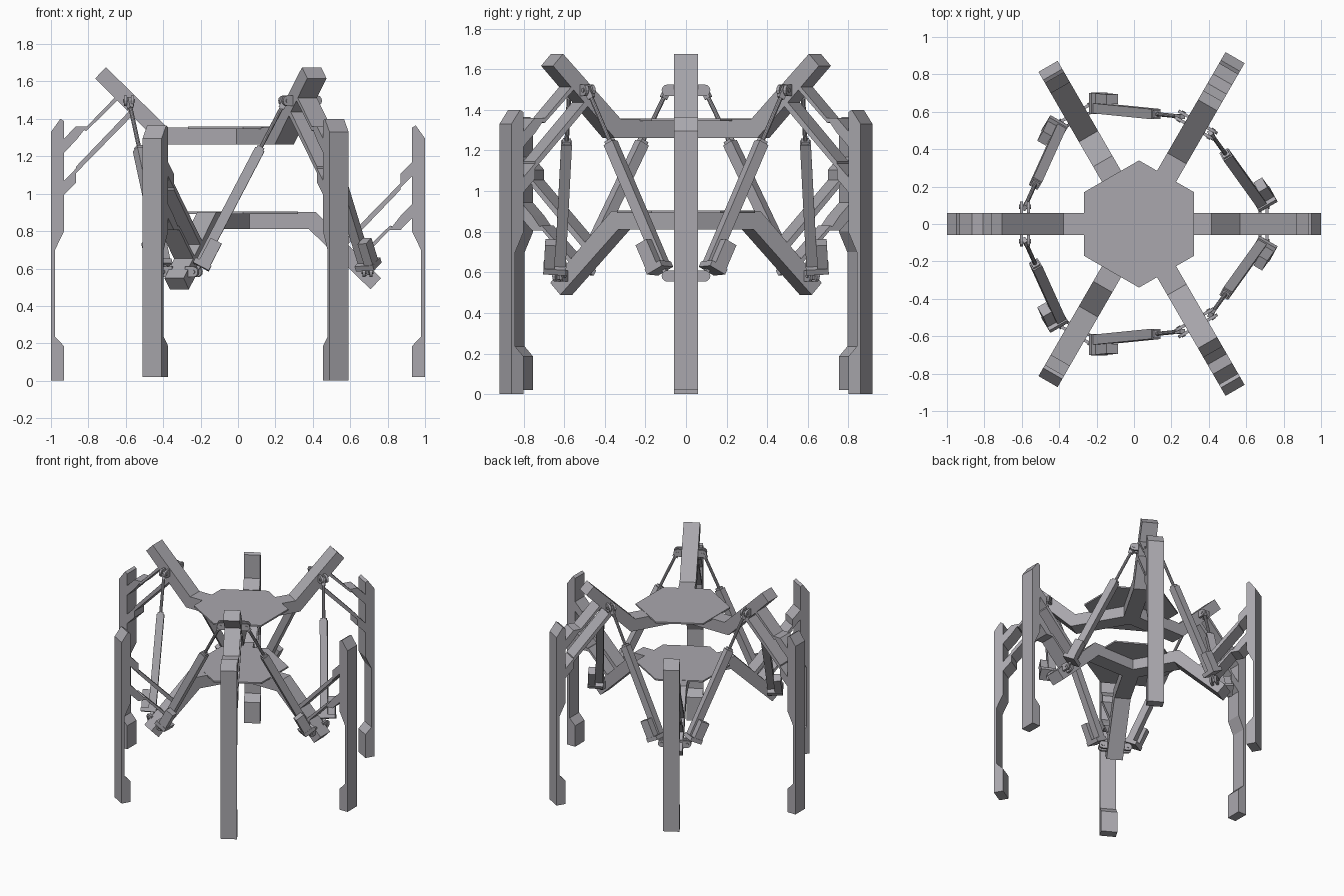
import bpy, bmesh, math
from mathutils import Vector, Matrix

cube = bpy.data.objects.get("Cube")
if cube:
    bpy.data.objects.remove(cube, do_unlink=True)

grey = bpy.data.materials.new("plain grey")
grey.use_nodes = True
COLOUR = (0.40, 0.39, 0.42, 1)
grey.diffuse_color = COLOUR
grey.node_tree.nodes["Principled BSDF"].inputs["Base Color"].default_value = COLOUR

CENTRE = Matrix.Translation((0.027, 0, 0))
WIDTH = 0.118


def finish(name, bm, matrix):
    bmesh.ops.recalc_face_normals(bm, faces=bm.faces)
    mesh = bpy.data.meshes.new(name)
    bm.to_mesh(mesh)
    bm.free()
    mesh.materials.append(grey)
    ob = bpy.data.objects.new(name, mesh)
    ob.matrix_world = matrix
    bpy.context.collection.objects.link(ob)
    return ob


def prism(bm, outline, axis, start, depth):
    """Extrude a 2D outline along the y axis (outline in x, z) or the x axis (outline in y, z)."""
    if axis == "y":
        pts, push = [(a, start, b) for a, b in outline], (0, depth, 0)
    else:
        pts, push = [(start, a, b) for a, b in outline], (depth, 0, 0)
    face = bm.faces.new([bm.verts.new(p) for p in pts])
    new = bmesh.ops.extrude_face_region(bm, geom=[face])["geom"]
    bmesh.ops.translate(bm, vec=push, verts=[v for v in new if isinstance(v, bmesh.types.BMVert)])


def box(bm, lo, hi):
    lo, hi = Vector(lo), Vector(hi)
    size = Matrix.Diagonal((*(hi - lo), 1))
    bmesh.ops.create_cube(bm, size=1, matrix=Matrix.Translation((lo + hi) / 2) @ size)


def spoke(degrees):
    return CENTRE @ Matrix.Rotation(math.radians(degrees), 4, "Z")


def profile_part(name, outlines, degrees):
    bm = bmesh.new()
    for outline in outlines:
        prism(bm, outline, "y", -WIDTH / 2, WIDTH)
    return finish(name, bm, spoke(degrees))


# Radial profiles (distance from the centre, height) of the raised arm and its braces
ARM = [(0, 1.262), (0, 1.355), (0.405, 1.355), (0.733, 1.676), (0.79, 1.617), (0.44, 1.262)]
BRACES = [
    [(0.965, 1.295), (0.957, 1.295), (0.893, 1.36), (0.835, 1.36), (0.893, 1.285), (0.957, 1.22)],
    [(0.835, 1.36), (0.68, 1.52), (0.66, 1.51), (0.838, 1.335), (0.85, 1.34)],
    [(0.965, 1.07), (0.957, 1.07), (0.893, 1.135), (0.893, 1.06), (0.957, 0.995)],
    [(0.893, 1.145), (0.61, 1.44), (0.585, 1.425), (0.893, 1.11)],
]


def lowered(outline):
    """Turn a raised-arm profile upside down for the lower frame."""
    return [(max(r - 0.052, 0) if r else 0, 2.165 - z) for r, z in outline]


def leg_profile(outer, bottom, top):
    inner = outer - 0.07
    return [(outer, bottom), (outer, top - 0.07), (outer - 0.05, top), (inner, top - 0.012),
            (inner, 0.80), (outer - 0.022, 0.70), (outer - 0.022, 0.235),
            (inner, 0.185), (inner, bottom)]


# Hexagonal plates on top of each three-armed frame
for name, z in (("upper_plate", 1.346), ("lower_plate", 0.892)):
    bm = bmesh.new()
    bmesh.ops.create_cone(bm, cap_ends=True, segments=6, radius1=0.34, radius2=0.34, depth=0.012)
    # One corner points to the back
    bmesh.ops.rotate(bm, verts=bm.verts, matrix=Matrix.Rotation(
        math.radians(90) - math.atan2(bm.verts[:][0].co.y, bm.verts[:][0].co.x), 3, "Z"))
    finish(name, bm, CENTRE @ Matrix.Translation((0, 0, z + 0.006)))


# Joint positions: radius, sideways distance, height
UPPER_JOINT = (0.61, 0.092, 1.497)
LOWER_JOINT = (0.665, 0.092, 0.582)


def fork(name, joint, degrees):
    """Two rounded lugs on each side of an arm, with a pin through them."""
    r, side, z = joint
    bm = bmesh.new()
    for s in (-1, 1):
        arc = [math.radians(a) for a in range(-90, 91, 30)]
        outline = [(s * 0.04, z - 0.028)]
        outline += [(s * (side + 0.028 * math.cos(a)), z + 0.028 * math.sin(a)) for a in arc]
        outline += [(s * 0.04, z + 0.028)]
        for x in (r - 0.027, r + 0.011):
            prism(bm, outline, "x", x, 0.016)
        pin = Matrix.Translation((r, s * side, z)) @ Matrix.Rotation(math.pi / 2, 4, "Y")
        bmesh.ops.create_cone(bm, cap_ends=True, segments=10, radius1=0.011, radius2=0.011,
                              depth=0.064, matrix=pin)
    finish(name, bm, spoke(degrees))


# Upper frame: rising arms with the taller legs
for i, angle in enumerate((60, 180, 300), 1):
    profile_part(f"upper_arm_{i}", [ARM], angle)
    profile_part(f"upper_brace_{i}", BRACES, angle)
    profile_part(f"upper_leg_{i}", [leg_profile(1.027, 0, 1.40)], angle)
    fork(f"upper_fork_{i}", UPPER_JOINT, angle)

# Lower frame: dropping arms with the shorter legs
for i, angle in enumerate((0, 120, 240), 1):
    profile_part(f"lower_arm_{i}", [lowered(ARM)], angle)
    profile_part(f"lower_brace_{i}", [lowered(b) for b in BRACES], angle)
    profile_part(f"lower_leg_{i}", [leg_profile(0.973, 0.02, 1.365)], angle)
    fork(f"lower_fork_{i}", LOWER_JOINT, angle)


def joint_point(joint, degrees, s):
    r, side, z = joint
    return spoke(degrees) @ Vector((r, s * side, z))


def actuator(number, low, high):
    """Square cylinder with a thin rod and a motor on its outer side."""
    along = (high - low).normalized()
    middle = (low + high) / 2 - CENTRE.translation
    outward = Vector((middle.x, middle.y, 0))
    outward = (outward - along * outward.dot(along)).normalized()
    lean = high - low
    across = along.cross(outward)
    if across.dot(Vector((lean.x, lean.y, 0))) < 0:
        across = -across
    length = lean.length
    frame = Matrix((across, outward, along)).transposed().to_4x4()
    frame.translation = low

    bm = bmesh.new()
    box(bm, (-0.027, -0.027, 0.05), (0.027, 0.027, 0.74))
    box(bm, (-0.02, -0.02, 0.74), (0.02, 0.02, 0.755))
    box(bm, (-0.010, -0.012, -0.015), (0.010, 0.012, 0.05))
    finish(f"actuator_cylinder_{number}", bm, frame)

    bm = bmesh.new()
    box(bm, (-0.035, -0.03, 0.035), (0.06, 0.082, 0.065))
    box(bm, (-0.012, 0.027, 0.06), (0.055, 0.08, 0.195))
    finish(f"actuator_motor_{number}", bm, frame)

    bm = bmesh.new()
    bmesh.ops.create_cone(bm, cap_ends=True, segments=10, radius1=0.011, radius2=0.011,
                          depth=length - 0.73, matrix=Matrix.Translation((0, 0, (length + 0.73) / 2)))
    box(bm, (-0.016, -0.012, length - 0.045), (0.016, 0.012, length + 0.015))
    finish(f"actuator_rod_{number}", bm, frame)


# Six actuators, each from a lower arm to the neighbouring raised arm
number = 1
for angle in (0, 120, 240):
    for s in (-1, 1):
        actuator(number, joint_point(LOWER_JOINT, angle, s),
                 joint_point(UPPER_JOINT, angle + 60 * s, -s))
        number += 1
